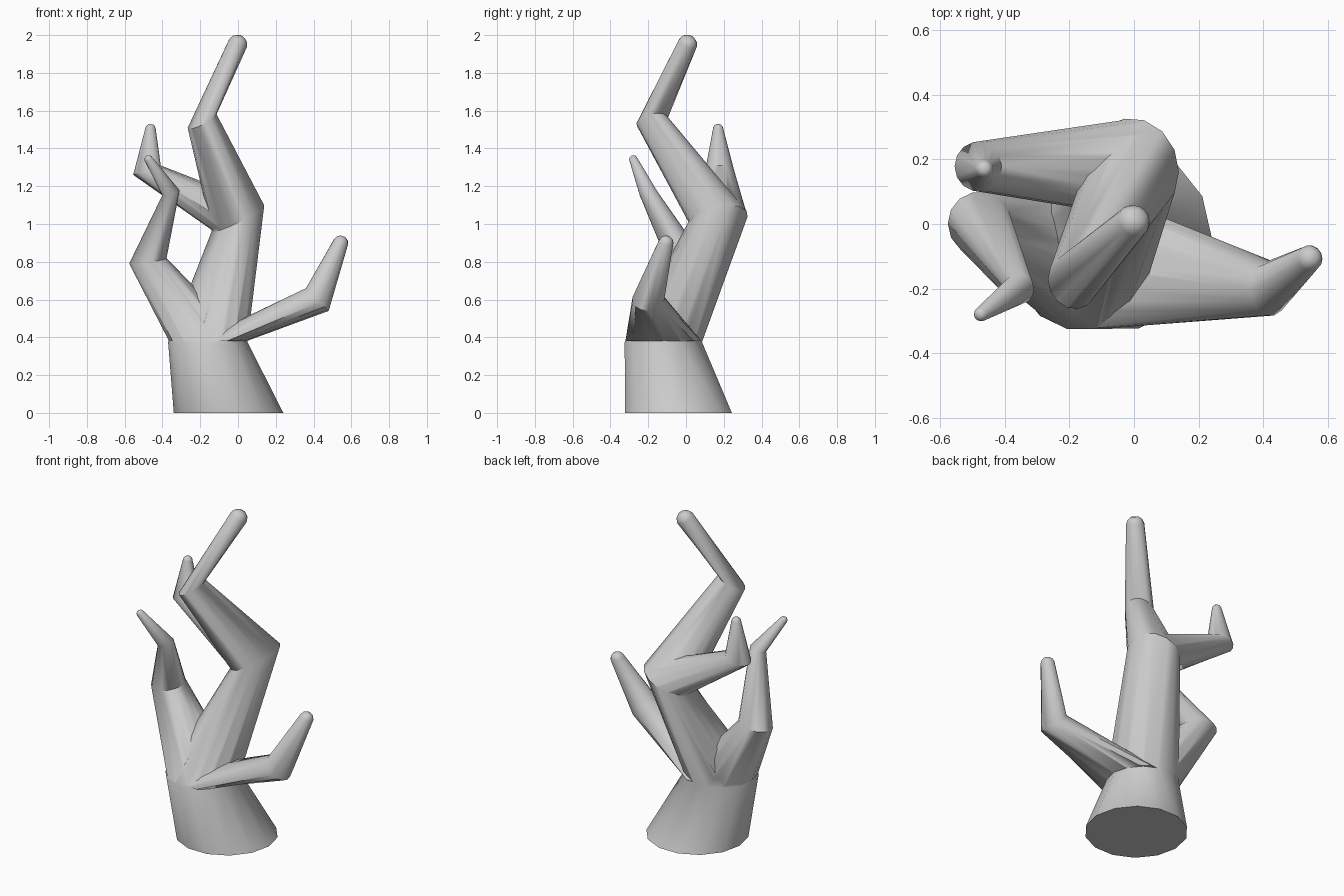
import bpy, bmesh, math
from mathutils import Vector

if "Cube" in bpy.data.objects:
    bpy.data.objects.remove(bpy.data.objects["Cube"])

SIDES = 14


def limb(name, rings):
    """Loft round rings (centre, normal, radius or (ru, rv)) into a closed tapered limb."""
    bm = bmesh.new()
    loops = []
    for centre, normal, radius in rings:
        n = Vector(normal).normalized()
        u = (Vector((1, 0, 0)) - n * n.x).normalized()
        v = n.cross(u)
        ru, rv = radius if isinstance(radius, tuple) else (radius, radius)
        loop = []
        for i in range(SIDES):
            a = 2 * math.pi * i / SIDES
            loop.append(bm.verts.new(Vector(centre) + u * ru * math.cos(a) + v * rv * math.sin(a)))
        loops.append(loop)
    for a, b in zip(loops, loops[1:]):
        for i in range(SIDES):
            j = (i + 1) % SIDES
            bm.faces.new((a[i], a[j], b[j], b[i]))
    bm.faces.new(loops[0][::-1])
    bm.faces.new(loops[-1])
    # triangulate the twisted quads so that the union is clean
    bmesh.ops.triangulate(bm, faces=bm.faces[:])
    bmesh.ops.recalc_face_normals(bm, faces=bm.faces[:])
    mesh = bpy.data.meshes.new(name)
    bm.to_mesh(mesh)
    bm.free()
    obj = bpy.data.objects.new(name, mesh)
    bpy.context.collection.objects.link(obj)
    return obj


def tip(centre, direction, r):
    """Two rings that round off the end of a limb."""
    d = Vector(direction).normalized()
    c = Vector(centre)
    return [(c, d, r), (c + d * r * 0.45, d, r * 0.8), (c + d * r * 0.75, d, r * 0.4)]


# Zigzag trunk with a flat foot
trunk = limb("trunk", [
    ((-0.05, -0.04, 0), (0, 0, 1), 0.29),
    ((-0.16, -0.12, 0.375), (0, 0, 1), 0.21),
    ((0.0, 0.172, 1.03), (-0.5, -0.15, 1), (0.155, 0.157)),
    ((-0.19, -0.18, 1.545), (-0.5, -0.25, 1), 0.085),
] + tip((0.0, 0.01, 1.957), (0.4, 0.4, 0.85), 0.052))

# Low branch on the right
right_branch = limb("right_branch", [
    ((-0.09, -0.12, 0.38), (0, 0, 1), (0.135, 0.206)),
    ((0.42, -0.2, 0.6), (1, 0, 1), 0.085),
] + tip((0.545, -0.105, 0.905), (0.35, 0.2, 1), 0.04))

# Low branch on the left, with two bends
left_branch = limb("left_branch", [
    ((-0.16, -0.12, 0.38), (0, 0, 1), 0.205),
    ((-0.477, 0.0, 0.805), (-0.15, -0.1, 1), 0.1),
    ((-0.355, -0.2, 1.165), (-0.3, -0.2, 1), 0.048),
] + tip((-0.475, -0.28, 1.345), (-0.5, -0.35, 0.8), 0.022))

# High branch on the left
upper_branch = limb("upper_branch", [
    ((0.0, 0.172, 1.032), (-0.5, -0.15, 1), (0.151, 0.153)),
    ((-0.482, 0.178, 1.285), (-0.34, 0, 1), 0.077),
] + tip((-0.463, 0.17, 1.508), (0.05, 0, 1), 0.027))

# Merge the limbs into one skin
bpy.context.view_layer.objects.active = trunk
for branch in (right_branch, left_branch, upper_branch):
    mod = trunk.modifiers.new("join", 'BOOLEAN')
    mod.operation = 'UNION'
    mod.solver = 'EXACT'
    mod.object = branch
    bpy.ops.object.modifier_apply(modifier=mod.name)
    bpy.data.objects.remove(branch, do_unlink=True)

trunk.name = "branching_trunk"
bpy.ops.object.select_all(action='DESELECT')
trunk.select_set(True)
bpy.ops.object.shade_smooth_by_angle(angle=math.radians(50))
